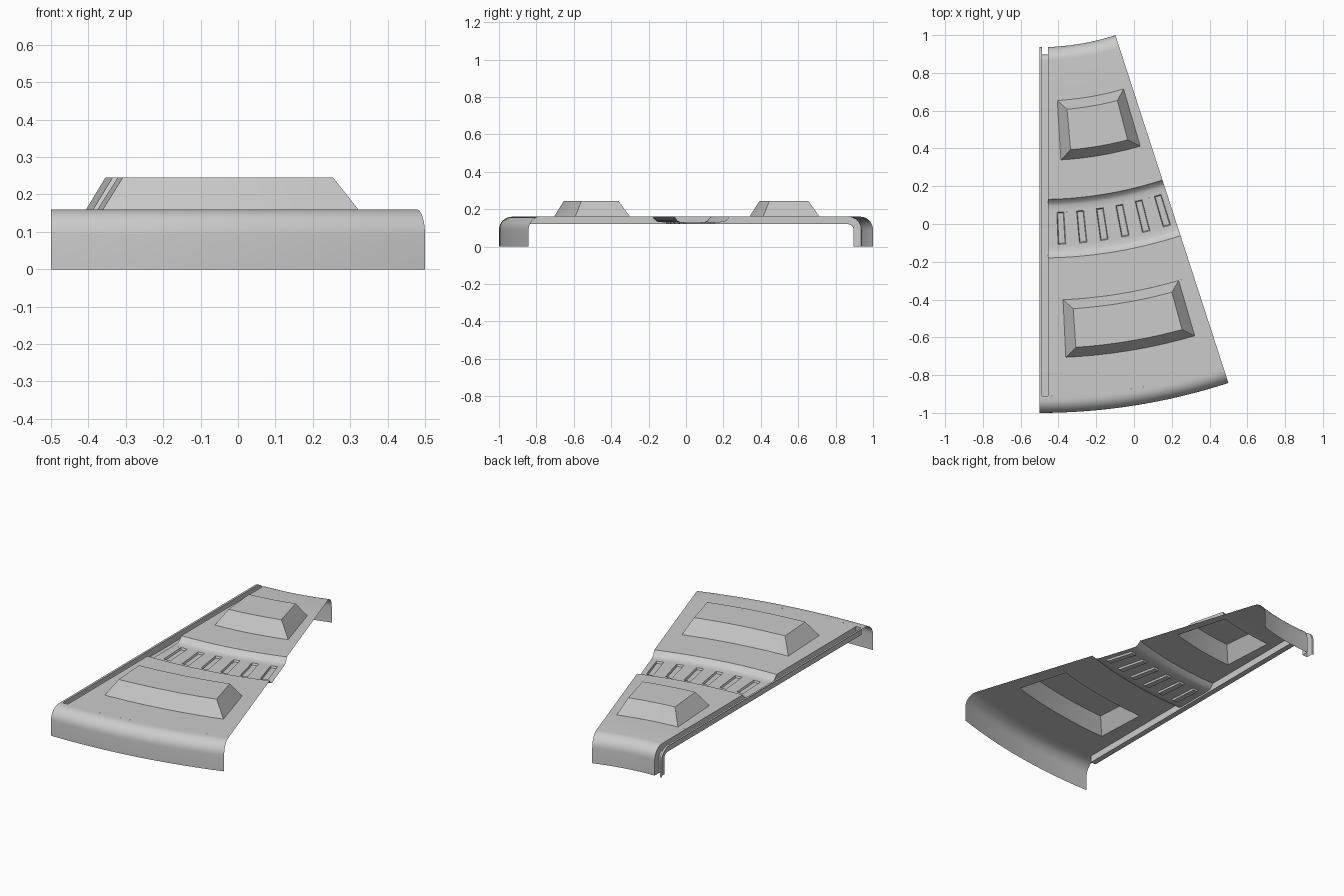
import bpy, bmesh
from math import sin, cos, asin, radians, pi

if "Cube" in bpy.data.objects:
    bpy.data.objects.remove(bpy.data.objects["Cube"])

CX, CY = -0.5, 2.236          # centre of the 18 degree ring sector
R0, R1 = 1.30, 3.236          # inner / outer radius
TOP, LOW, FLOOR = 0.16, 0.12, 0.13
END = 18.0
GX0, GX1 = 0.012, 0.045       # seam channel, offset from the left edge
STOP = 3.146                  # channel ends before the outer rounding


def pos(r, t, z):
    return (CX + r * sin(t), CY - r * cos(t), z)


def grid(bm, rows):
    vs = [[bm.verts.new(p) for p in row] for row in rows]
    for a, b in zip(vs, vs[1:]):
        for i in range(len(a) - 1):
            bm.faces.new((a[i], a[i + 1], b[i + 1], b[i]))


def left(x):
    return lambda r: asin(x / r)


def sheet(bm, path, ta, tb, n=16):
    """Sweep an (r, z) path between two angles (degrees or function of r)."""
    rows = []
    for r, z in path:
        a, b = [t(r) if callable(t) else radians(t) for t in (ta, tb)]
        rows.append([pos(r, a + (b - a) * i / n, z) for i in range(n + 1)])
    grid(bm, rows)


def pad(bm, r0, r1, t0, t1, z0, z1, dr, dt, n=16):
    """Raised or sunken pad with sloping sides, curved along the ring."""
    a0, a1, b0, b1 = r0 + dr, r1 - dr, t0 + dt, t1 - dt

    def arc(r, s, e, z):
        return [pos(r, radians(s + (e - s) * i / n), z) for i in range(n + 1)]
    grid(bm, [arc(r0, t0, t1, z0), arc(a0, b0, b1, z1),
              arc(a1, b0, b1, z1), arc(r1, t0, t1, z0)])
    for t, b in ((t0, b0), (t1, b1)):
        t, b = radians(t), radians(b)
        grid(bm, [[pos(r0, t, z0), pos(r1, t, z0)], [pos(a0, b, z1), pos(a1, b, z1)]])


def plate(bm, r0, r1, z, h0, h1, holes):
    """Flat ring strip with pad openings h0..h1 at the given angle ranges."""
    edge = left(GX1)
    sheet(bm, [(r0, z), (h0, z)], edge, END)
    sheet(bm, [(h1, z), (r1, z)], edge, END)
    a = edge
    for s, e in holes:
        sheet(bm, [(h0, z), (h1, z)], a, s, 4)
        a = e
    sheet(bm, [(h0, z), (h1, z)], a, END, 4)


def bend(rc, rad, outer):
    """Rounded wall: from z = 0 up to flat (inner) or flat to z = 0 (outer)."""
    s = 1 if outer else -1
    pts = [(rc + s * rad, 0)] + [(rc + s * rad * cos(i * pi / 16), 0.09 + rad * sin(i * pi / 16))
                                 for i in range(9)]
    return pts[::-1] if outer else pts


def finish(bm, name, angle=30):
    bmesh.ops.remove_doubles(bm, verts=bm.verts, dist=1e-4)
    bmesh.ops.recalc_face_normals(bm, faces=bm.faces)
    if sum(f.normal.z * f.calc_area() for f in bm.faces) < 0:
        bmesh.ops.reverse_faces(bm, faces=bm.faces)
    me = bpy.data.meshes.new(name)
    bm.to_mesh(me)
    bm.free()
    ob = bpy.data.objects.new(name, me)
    bpy.context.collection.objects.link(ob)
    bpy.context.view_layer.objects.active = ob
    ob.select_set(True)
    bpy.ops.object.shade_smooth_by_angle(angle=radians(angle))
    ob.select_set(False)


inner, outer = bend(R0 + 0.07, 0.07, False), bend(R1 - 0.07, 0.07, True)
dip_in = [(2.106, TOP), (2.125, 0.137), (2.14, 0.131), (2.166, FLOOR)]
dip_out = [(2.356, FLOOR), (2.382, 0.131), (2.397, 0.137), (2.416, TOP)]

# Main panel: rounded ends, two raised pads, sunken band with slots
bm = bmesh.new()
sheet(bm, inner, left(GX1), END)
plate(bm, R0 + 0.07, 2.106, TOP, 1.585, 1.90, [(3.4, 16.3)])
pad(bm, 1.585, 1.90, 3.4, 16.3, TOP, 0.245, 0.05, 1.7)
sheet(bm, dip_in, left(GX1), END)
slots = [(2.9 + 2.76 * i - 0.5, 2.9 + 2.76 * i + 0.5) for i in range(6)]
plate(bm, 2.166, 2.356, FLOOR, 2.176, 2.346, slots)
for s, e in slots:
    pad(bm, 2.176, 2.346, s, e, FLOOR, LOW, 0.005, 0.1, 2)
sheet(bm, dip_out, left(GX1), END)
plate(bm, 2.416, STOP, TOP, 2.64, 2.945, [(2.7, 16.2)])
pad(bm, 2.64, 2.945, 2.7, 16.2, TOP, 0.245, 0.05, 1.1)
sheet(bm, [(STOP, TOP)] + outer, left(0), END)
finish(bm, "main_panel")

# Seam channel along the straight left edge
bm = bmesh.new()
low = bend(R0 + 0.07, 0.03, False)
rim = inner + [(STOP, TOP)]
bed = low + [(STOP, LOW)]
lip = inner + dip_in + dip_out + [(STOP, TOP)]
bed_lip = low + [(r, LOW) for r, z in dip_in + dip_out] + [(STOP, LOW)]


def at(x, p):
    return pos(p[0], asin(x / p[0]), p[1])


grid(bm, [[at(GX1, p) for p in lip], [at(GX1, p) for p in bed_lip]])
grid(bm, [[at(x, p) for p in path] for x, path in
          ((GX1, bed), (GX0, bed), (GX0, rim), (0, rim))])
grid(bm, [[at(x, (STOP, z)) for x in (GX0, GX1)] for z in (LOW, TOP)])
finish(bm, "seam_channel")
